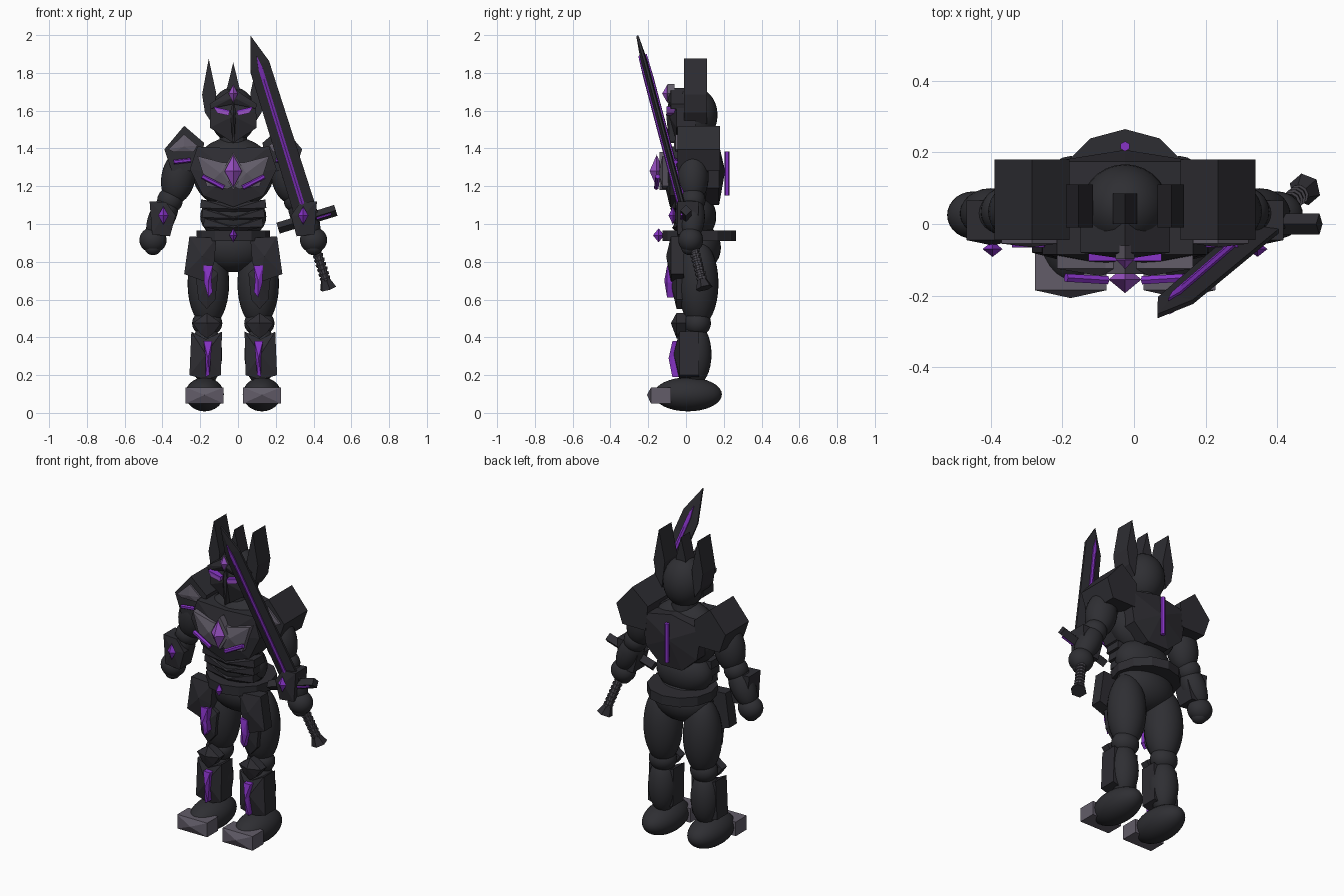
import bpy, bmesh, math
from mathutils import Vector, Matrix

CX = -0.025  # body symmetry axis


def material(name, rgb):
    m = bpy.data.materials.new(name)
    m.diffuse_color = (*rgb, 1)
    return m


BODY = material("charcoal", (0.028, 0.028, 0.033))
ARMOUR = material("dark_armour", (0.027, 0.026, 0.032))
STEEL = material("grey_steel", (0.122, 0.108, 0.14))
PURPLE = material("purple_glow", (0.24, 0.033, 0.56))
LILAC = material("lilac_crystal", (0.33, 0.085, 0.57))
GRIP = material("grip_grey", (0.07, 0.066, 0.08))


def finish(name, bm, mat, smooth=False):
    bmesh.ops.recalc_face_normals(bm, faces=bm.faces)
    me = bpy.data.meshes.new(name)
    bm.to_mesh(me)
    bm.free()
    me.materials.append(mat)
    ob = bpy.data.objects.new(name, me)
    bpy.context.collection.objects.link(ob)
    if smooth:
        me.polygons.foreach_set("use_smooth", [True] * len(me.polygons))
    return ob


def ball(name, loc, r, mat=BODY, tilt=0):
    """Ellipsoid, tilted around the y axis."""
    bm = bmesh.new()
    M = Matrix.Translation(loc) @ Matrix.Rotation(tilt, 4, 'Y') @ Matrix.Diagonal((*r, 1))
    bmesh.ops.create_uvsphere(bm, u_segments=28, v_segments=16, radius=1, matrix=M)
    return finish(name, bm, mat, True)


def plate(name, pts, yf, yb, mat=ARMOUR, apex=None, s=1):
    """Front outline (x, z) extruded in y, optionally with a raised point."""
    bm = bmesh.new()
    f = [bm.verts.new((CX + s * x, yf, z)) for x, z in pts]
    b = [bm.verts.new((CX + s * x, yb, z)) for x, z in pts]
    n = len(pts)
    bm.faces.new(b)
    if apex:
        a = bm.verts.new((CX + s * apex[0], apex[1], apex[2]))
    else:
        bm.faces.new(f)
    for i in range(n):
        j = (i + 1) % n
        bm.faces.new((f[i], f[j], b[j], b[i]))
        if apex:
            bm.faces.new((f[i], f[j], a))
    return finish(name, bm, mat)


def both(half):
    """Mirror a half outline across the body axis."""
    return half + [(-x, z) for x, z in reversed(half) if x > 0]


def gem(name, loc, rx, ry, rz, mat=PURPLE):
    bm = bmesh.new()
    M = Matrix.Translation(loc) @ Matrix.Diagonal((rx, ry, rz, 1))
    bmesh.ops.create_uvsphere(bm, u_segments=4, v_segments=2, radius=1, matrix=M)
    return finish(name, bm, mat)


def rod(name, p1, p2, r1, r2, mat, n=6):
    p1, p2 = Vector(p1), Vector(p2)
    d = p2 - p1
    bm = bmesh.new()
    M = Matrix.Translation((p1 + p2) / 2) @ d.to_track_quat('Z', 'Y').to_matrix().to_4x4()
    bmesh.ops.create_cone(bm, cap_ends=True, segments=n, radius1=r1, radius2=r2, depth=d.length, matrix=M)
    return finish(name, bm, mat)


# Head and helmet
ball("head", (CX, 0.045, 1.577), (0.123, 0.122, 0.147))
rod("neck", (CX, 0.045, 1.36), (CX, 0.045, 1.5), 0.08, 0.07, BODY, 16)
plate("helmet_mask", both([(0, 1.72), (0.12, 1.63), (0.124, 1.51), (0, 1.428)]), -0.05, 0.05,
      apex=(0, -0.09, 1.57))
plate("helmet_brow", both([(0, 1.72), (0.125, 1.635), (0.12, 1.61), (0, 1.635)]), -0.08, 0.0,
      apex=(0, -0.098, 1.67))
plate("nose_ridge", both([(0, 1.66), (0.014, 1.6), (0.006, 1.44), (0, 1.43)]), -0.09, -0.04,
      apex=(0, -0.105, 1.58))
plate("crest_spike", both([(0, 1.855), (0.033, 1.72), (0.025, 1.66)]), 0.0, 0.085)
plate("forehead_setting", both([(0, 1.74), (0.026, 1.69), (0, 1.64)]), -0.098, -0.06, STEEL)
gem("forehead_gem", (CX, -0.1, 1.69), 0.025, 0.026, 0.046, LILAC)
for s in (-1, 1):
    plate("helmet_horn", [(0.13, 1.875), (0.165, 1.685), (0.15, 1.59), (0.11, 1.53), (0.09, 1.69)],
          -0.01, 0.11, s=s)
    plate("eye", [(0.02, 1.592), (0.1, 1.612), (0.085, 1.587), (0.025, 1.574)], -0.104, -0.05, LILAC, s=s)
    plate("eye_liner", [(0.02, 1.602), (0.102, 1.621), (0.1, 1.612), (0.02, 1.592)], -0.104, -0.05, PURPLE, s=s)

# Torso
ball("chest", (CX, 0.04, 1.27), (0.215, 0.13, 0.19))
ball("waist", (CX, 0.045, 1.04), (0.175, 0.115, 0.13))
ball("pelvis", (CX, 0.06, 0.875), (0.18, 0.125, 0.13))
plate("breastplate", both([(0, 1.40), (0.19, 1.41), (0.23, 1.29), (0.16, 1.15), (0, 1.09)]),
      -0.085, 0.06, apex=(0, -0.125, 1.26))
plate("back_plate", both([(0, 1.42), (0.2, 1.38), (0.17, 1.19), (0.07, 1.1)]), 0.175, 0.09,
      apex=(0, 0.207, 1.28))
rod("back_light", (CX, 0.217, 1.15), (CX, 0.217, 1.385), 0.014, 0.014, PURPLE)
for i in range(3):  # overlapping belly bands
    z = 1.105 - i * 0.05
    plate("belly_band", both([(0, z), (0.17 - 0.008 * i, z + 0.025), (0.175 - 0.008 * i, z - 0.02), (0, z - 0.055)]),
          -0.055 + 0.006 * i, 0.04, apex=(0, -0.085 + 0.006 * i, z - 0.025))
for s in (-1, 1):
    plate("chest_wing", [(0, 1.33), (0.055, 1.325), (0.19, 1.36), (0.14, 1.20), (0.03, 1.185), (0, 1.2)],
          -0.125, -0.075, STEEL, (0.07, -0.145, 1.27), s)
    rod("chest_slash", (CX + s * 0.165, -0.15, 1.252), (CX + s * 0.05, -0.157, 1.192), 0.013, 0.013, PURPLE)
plate("gem_setting", both([(0, 1.38), (0.06, 1.28), (0, 1.18)]), -0.14, -0.1, STEEL)
gem("chest_gem", (CX, -0.155, 1.28), 0.046, 0.038, 0.087, LILAC)

# Belt
rod("belt", (CX, 0.07, 0.91), (CX, 0.07, 0.965), 0.195, 0.195, ARMOUR, 12)
gem("belt_gem", (CX, -0.145, 0.94), 0.021, 0.03, 0.037)

for s in (-1, 1):
    def X(x):
        return CX + s * x

    # Arms
    ball("upper_arm", (X(0.29), 0.035, 1.25), (0.09, 0.085, 0.145), tilt=-s * 0.2)
    ball("elbow", (X(0.335), 0.035, 1.125), (0.068, 0.068, 0.068))
    ball("forearm", (X(0.375), 0.03, 1.04), (0.07, 0.07, 0.135), tilt=-s * 0.45)
    ball("hand", (X(0.425), 0.025, 0.915), (0.072, 0.066, 0.068))
    ball("knuckles", (X(0.425), 0.02, 0.875), (0.045, 0.045, 0.04))
    plate("vambrace", [(0.443, 1.12), (0.355, 1.115), (0.305, 1.045), (0.335, 0.935), (0.43, 0.945)],
          -0.045, 0.065, s=s, apex=(0.37, -0.06, 1.045))
    gem("vambrace_gem", (X(0.37), -0.07, 1.045), 0.028, 0.022, 0.048)

    # Shoulders
    plate("shoulder_pad", [(0.26, 1.52), (0.365, 1.395), (0.325, 1.28), (0.17, 1.28), (0.155, 1.43)],
          -0.045, 0.18, s=s)
    plate("shoulder_trim", [(0.26, 1.475), (0.345, 1.395), (0.315, 1.38), (0.21, 1.38), (0.19, 1.415)],
          -0.055, -0.04, STEEL, (0.26, -0.065, 1.41), s)
    rod("shoulder_light", (X(0.315), -0.055, 1.328), (X(0.225), -0.055, 1.338), 0.012, 0.012, PURPLE)

    # Legs
    ball("thigh", (X(0.132), 0.065, 0.685), (0.11, 0.107, 0.23))
    ball("knee", (X(0.138), 0.06, 0.475), (0.08, 0.072, 0.07))
    ball("calf", (X(0.142), 0.05, 0.31), (0.083, 0.085, 0.165))
    ball("foot", (X(0.152), 0.01, 0.098), (0.102, 0.18, 0.09))
    plate("toe_cap", [(0.052, 0.05), (0.252, 0.05), (0.252, 0.135), (0.052, 0.135)], -0.185, -0.08,
          STEEL, (0.152, -0.207, 0.095), s)
    plate("shin_guard", [(0.145, 0.39), (0.222, 0.43), (0.232, 0.2), (0.145, 0.175), (0.065, 0.2), (0.06, 0.43)],
          -0.035, 0.07, apex=(0.145, -0.065, 0.31), s=s)
    plate("knee_guard", [(0.14, 0.53), (0.215, 0.475), (0.175, 0.42), (0.14, 0.395), (0.105, 0.42), (0.065, 0.475)],
          -0.05, 0.0, apex=(0.14, -0.08, 0.475), s=s)
    plate("thigh_guard", [(0.14, 0.79), (0.2, 0.74), (0.185, 0.6), (0.14, 0.55), (0.095, 0.6), (0.08, 0.74)],
          -0.05, 0.02, apex=(0.14, -0.08, 0.68), s=s)
    plate("hip_guard", [(0.09, 0.925), (0.232, 0.935), (0.26, 0.735), (0.137, 0.69), (0.1, 0.8)],
          -0.08, -0.01, apex=(0.165, -0.105, 0.83), s=s)
    plate("thigh_light", [(0.108, 0.78), (0.157, 0.78), (0.155, 0.69), (0.132, 0.61), (0.11, 0.64), (0.115, 0.7)],
          -0.1, -0.06, PURPLE, (0.132, -0.115, 0.7), s)
    plate("shin_light", [(0.112, 0.38), (0.157, 0.38), (0.147, 0.3), (0.147, 0.19), (0.126, 0.2), (0.118, 0.3)],
          -0.072, -0.04, PURPLE, (0.134, -0.092, 0.29), s)

# Sword, built on its own axes: length d, width w, thickness n
G = Vector((0.365, 0.0, 1.025))
axis = Vector((-0.308, -0.265, 1))
L = axis.length
d = axis.normalized()
w = Vector((1, 0, 0.308)).normalized()
n = d.cross(w).normalized()


def at(t, u=0, v=0):
    return G + d * (t * L) + w * u + n * v


def slab(name, outline, half, edge, mat):
    """Flat blade-like shape with a raised spine on both sides."""
    bm = bmesh.new()
    rim = [[bm.verts.new(at(t, u, k * edge)) for t, u in outline] for k in (-1, 1)]
    ts = [t for t, u in outline]
    for k, ring in zip((-1, 1), rim):
        lo = bm.verts.new(at(min(ts) + 0.001, 0, k * half))
        hi = bm.verts.new(at(max(ts) - 0.15 * (max(ts) - min(ts)), 0, k * half))
        a, b, c, e, f = ring  # bottom left, top left, tip, top right, bottom right
        for face in ((a, b, hi, lo), (b, c, hi), (c, e, hi), (e, f, lo, hi), (f, a, lo)):
            bm.faces.new(face)
    for i in range(5):
        j = (i + 1) % 5
        bm.faces.new((rim[0][i], rim[0][j], rim[1][j], rim[1][i]))
    return finish(name, bm, mat)


slab("sword_blade", [(0.0, -0.058), (0.79, -0.057), (0.972, 0), (0.82, 0.055), (0.0, 0.066)], 0.019, 0.006, ARMOUR)
slab("sword_fuller", [(0.05, -0.012), (0.8, -0.012), (0.87, 0), (0.8, 0.012), (0.05, 0.012)], 0.027, 0.023, PURPLE)
rod("sword_guard", at(0, -0.16), at(0, 0.16), 0.03, 0.03, ARMOUR, 4)
rod("guard_light", at(-0.005, 0.05, -0.026), at(-0.005, 0.13, -0.026), 0.007, 0.007, PURPLE)
rod("sword_grip", at(0), at(-0.32), 0.021, 0.021, GRIP, 10)
for i in range(8):
    rod("grip_ring", at(-0.14 - i * 0.024), at(-0.152 - i * 0.024), 0.029, 0.026, GRIP, 10)
rod("sword_pommel", at(-0.315), at(-0.365), 0.024, 0.046, ARMOUR, 6)
